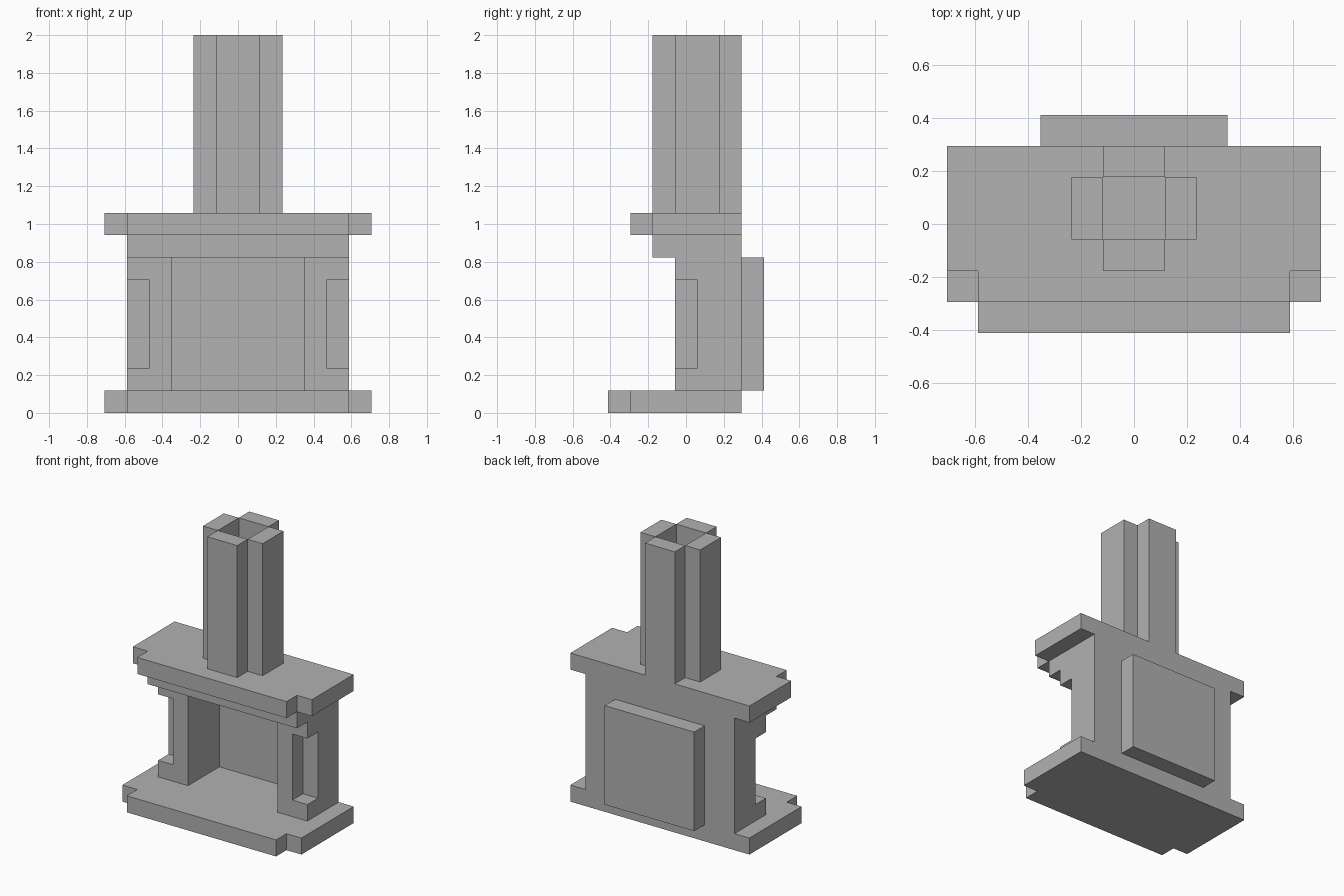
import bpy
import bmesh

U = 2 / 17  # edge length of one block; all sizes below are in blocks

if "Cube" in bpy.data.objects:
    bpy.data.objects.remove(bpy.data.objects["Cube"])

stone = bpy.data.materials.new("stone_grey")
stone.use_nodes = True
grey = (0.445, 0.445, 0.445, 1)
stone.diffuse_color = grey
stone.node_tree.nodes["Principled BSDF"].inputs["Base Color"].default_value = grey


def prism(name, sections):
    """One object from stacked sections: (outline, bottom, top)."""
    bm = bmesh.new()
    for outline, bottom, top in sections:
        base = bm.faces.new([bm.verts.new((x * U, y * U, bottom * U)) for x, y in outline])
        result = bmesh.ops.extrude_face_region(bm, geom=[base], use_keep_orig=True)
        verts = [v for v in result["geom"] if isinstance(v, bmesh.types.BMVert)]
        bmesh.ops.translate(bm, verts=verts, vec=(0, 0, (top - bottom) * U))
    bmesh.ops.recalc_face_normals(bm, faces=bm.faces)
    mesh = bpy.data.meshes.new(name)
    bm.to_mesh(mesh)
    bm.free()
    mesh.materials.append(stone)
    obj = bpy.data.objects.new(name, mesh)
    bpy.context.collection.objects.link(obj)
    return obj


def rect(x0, x1, y0, y1):
    return [(x0, y0), (x1, y0), (x1, y1), (x0, y1)]


def stepped_slab(front, back):
    """Slab outline with one block missing at each front corner."""
    half = [(5, front), (5, front + 1), (6, front + 1), (6, back)]
    return half + [(-x, y) for x, y in reversed(half)]


def mirror_x(obj):
    mod = obj.modifiers.new("mirror", 'MIRROR')
    mod.use_mirror_merge = False


# Hearth slab, mantel shelf and lintel
prism("hearth", [(stepped_slab(-3.5, 2.5), 0, 1)])
mantel = prism("mantel_shelf", [(stepped_slab(-2.5, 2.5), 8, 9)])
lintel = prism("lintel", [(rect(-5, 5, -1.5, 2.5), 7, 8)])

# Flue opening through lintel and shelf
flue = prism("flue_cutter", [(rect(-1, 1, -0.5, 1.5), 6.5, 9.5)])
flue.hide_render = True
flue.display_type = 'WIRE'
flue.hide_set(True)
for part in (mantel, lintel):
    cut = part.modifiers.new("flue", 'BOOLEAN')
    cut.operation = 'DIFFERENCE'
    cut.solver = 'EXACT'
    cut.object = flue

# Firebox pillars with a recessed outer front corner
full = rect(3, 5, -0.5, 2.5)
notched = [(3, -0.5), (4, -0.5), (4, 0.5), (5, 0.5), (5, 2.5), (3, 2.5)]
mirror_x(prism("pillars", [(full, 1, 2), (notched, 2, 6), (full, 6, 7)]))

# Panel closing the firebox at the back
prism("back_panel", [(rect(-3, 3, 2.5, 3.5), 1, 7)])

# Chimney: four walls around the open flue
prism("chimney_front", [(rect(-1, 1, -1.5, -0.5), 9, 17)])
prism("chimney_back", [(rect(-1, 1, 1.5, 2.5), 9, 17)])
mirror_x(prism("chimney_sides", [(rect(1, 2, -0.5, 1.5), 9, 17)]))
